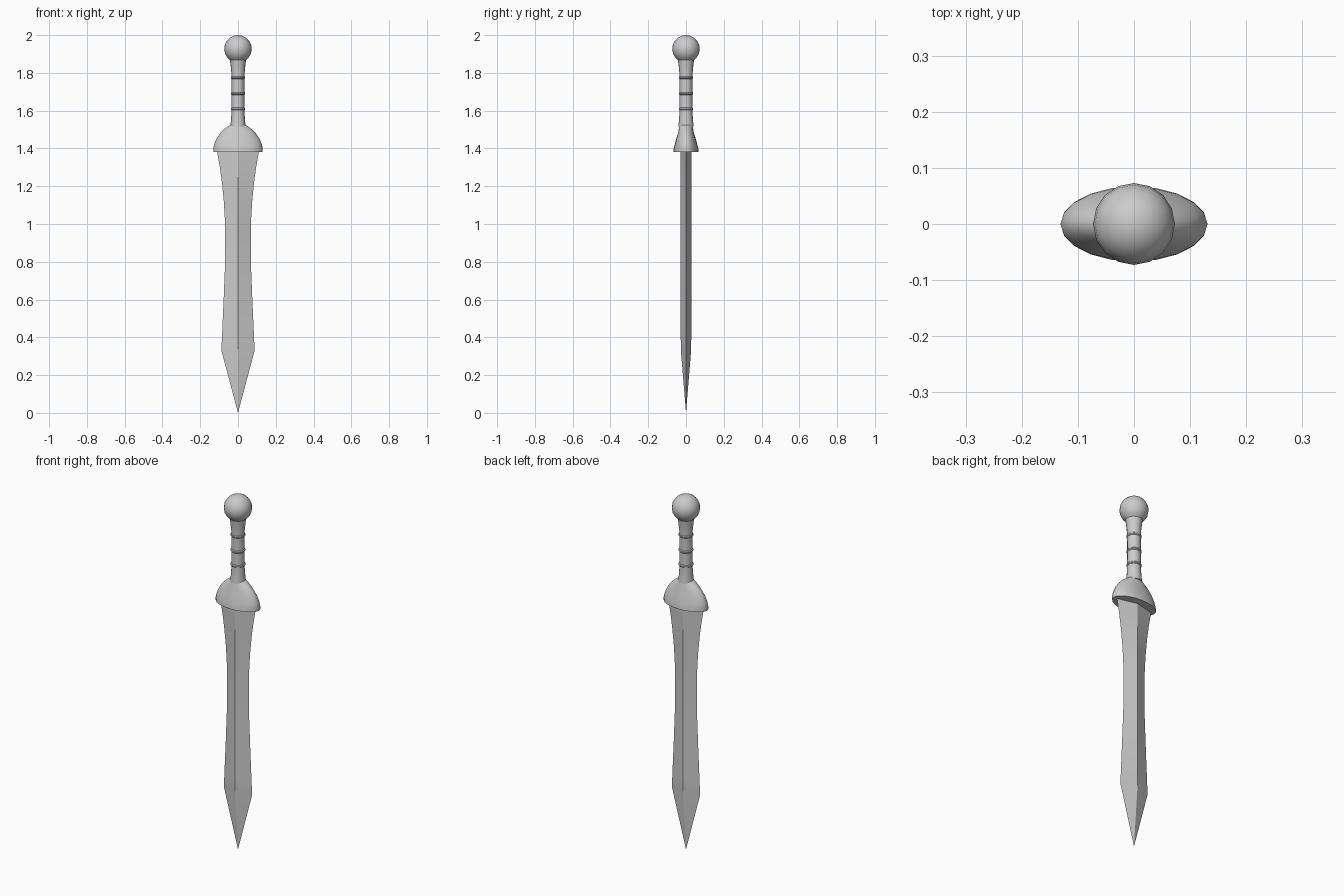
import bpy, bmesh, math

if "Cube" in bpy.data.objects:
    bpy.data.objects.remove(bpy.data.objects["Cube"])


def loft(name, rows, sides, angle=35):
    """Stack elliptical rings (z, x radius, y radius); a zero radius makes a point."""
    bm = bmesh.new()
    rings = []
    for z, rx, ry in rows:
        if rx == 0:
            rings.append([bm.verts.new((0, 0, z))] * sides)
        else:
            rings.append([bm.verts.new((rx * math.cos(2 * math.pi * i / sides),
                                        ry * math.sin(2 * math.pi * i / sides), z))
                          for i in range(sides)])
    for low, high in zip(rings, rings[1:]):
        for i in range(sides):
            j = (i + 1) % sides
            corners = list(dict.fromkeys((low[i], low[j], high[j], high[i])))
            bm.faces.new(corners)
    if rows[0][1]:
        bm.faces.new(rings[0][::-1])
    if rows[-1][1]:
        bm.faces.new(rings[-1])
    bmesh.ops.recalc_face_normals(bm, faces=bm.faces)
    mesh = bpy.data.meshes.new(name)
    bm.to_mesh(mesh)
    bm.free()
    obj = bpy.data.objects.new(name, mesh)
    bpy.context.collection.objects.link(obj)
    bpy.context.view_layer.objects.active = obj
    obj.select_set(True)
    bpy.ops.object.shade_smooth_by_angle(angle=math.radians(angle))
    obj.select_set(False)
    return obj


# Leaf-shaped blade with a diamond cross-section
loft("blade", [(0, 0, 0), (0.33, 0.088, 0.027), (0.40, 0.085, 0.028),
               (0.60, 0.076, 0.028), (0.80, 0.068, 0.028), (1.00, 0.068, 0.028),
               (1.12, 0.075, 0.028), (1.22, 0.085, 0.028), (1.30, 0.096, 0.028),
               (1.39, 0.112, 0.028)], 4, 30)

# Domed guard, wide across and pinched front to back
loft("guard", [(1.38, 0.131, 0.067), (1.40, 0.131, 0.065), (1.42, 0.127, 0.060),
               (1.45, 0.115, 0.052), (1.48, 0.095, 0.043), (1.505, 0.070, 0.037),
               (1.52, 0.048, 0.034), (1.53, 0.030, 0.031)], 20, 40)

# Round grip flaring at both ends
loft("grip", [(z, r, r) for z, r in
              [(1.515, 0.041), (1.54, 0.038), (1.58, 0.035), (1.66, 0.034),
               (1.74, 0.034), (1.80, 0.035), (1.84, 0.039), (1.87, 0.043)]], 16)

# Thin raised bands around the grip
for n, z in enumerate((1.61, 1.69, 1.775)):
    loft(f"grip_band_{n + 1}", [(z + dz, r, r) for dz, r in
                               [(-0.007, 0.034), (-0.003, 0.038),
                                (0.003, 0.038), (0.007, 0.034)]], 16)

# Ball pommel with a flat underside
pommel = []
for k in range(9):
    a = math.radians(-56 + k * 146 / 8)
    r = 0.073 * math.cos(a) if k < 8 else 0
    pommel.append((1.927 + 0.073 * math.sin(a), r, r))
loft("pommel", pommel, 16, 40)
